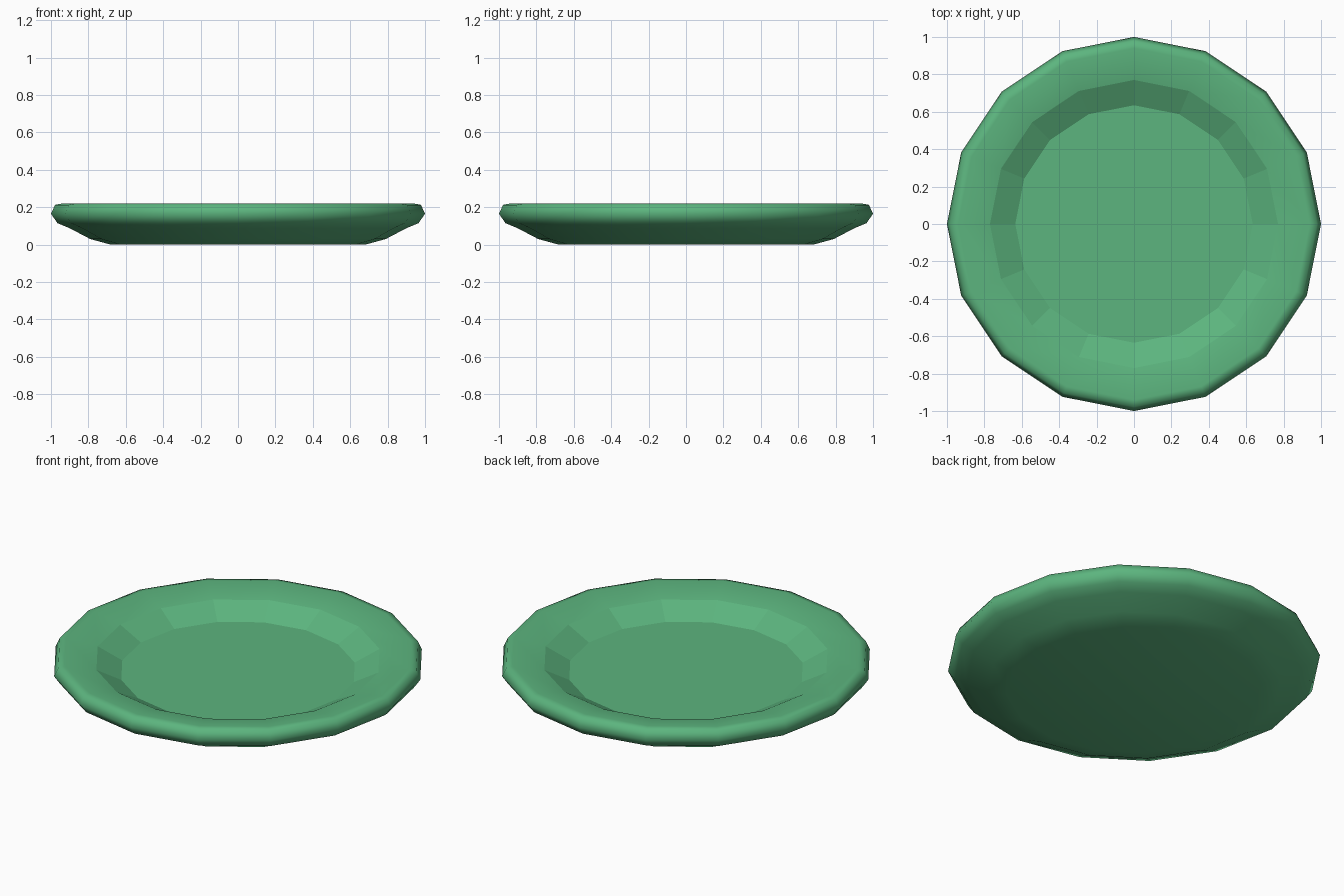
import bpy, bmesh, math

if "Cube" in bpy.data.objects:
    bpy.data.objects.remove(bpy.data.objects["Cube"])

SIDES = 16

# plate cross-section (radius, height): underside, rolled rim, inner slope to the floor
profile = [(0.68, 0.0), (0.79, 0.03), (0.90, 0.088), (0.965, 0.115), (1.0, 0.165),
           (0.978, 0.213), (0.94, 0.22), (0.77, 0.185), (0.635, 0.115)]

green = bpy.data.materials.new("plate green")
green.diffuse_color = (0.107, 0.46, 0.21, 1)
green.use_nodes = True
green.node_tree.nodes["Principled BSDF"].inputs["Base Color"].default_value = green.diffuse_color

bm = bmesh.new()
rings = []
for r, z in profile:
    rings.append([bm.verts.new((r * math.cos(2 * math.pi * i / SIDES),
                                r * math.sin(2 * math.pi * i / SIDES), z))
                  for i in range(SIDES)])

# wall bands; the inner slope is faceted, the rest is smooth
for k in range(len(rings) - 1):
    a, b = rings[k], rings[k + 1]
    for i in range(SIDES):
        j = (i + 1) % SIDES
        f = bm.faces.new((a[i], a[j], b[j], b[i]))
        f.smooth = k != len(rings) - 2

# base and eating surface
base = bm.faces.new(rings[0][::-1])
base.smooth = True
bm.faces.new(rings[-1])

mesh = bpy.data.meshes.new("plate")
bm.to_mesh(mesh)
bm.free()
mesh.materials.append(green)
plate = bpy.data.objects.new("plate", mesh)
bpy.context.collection.objects.link(plate)
